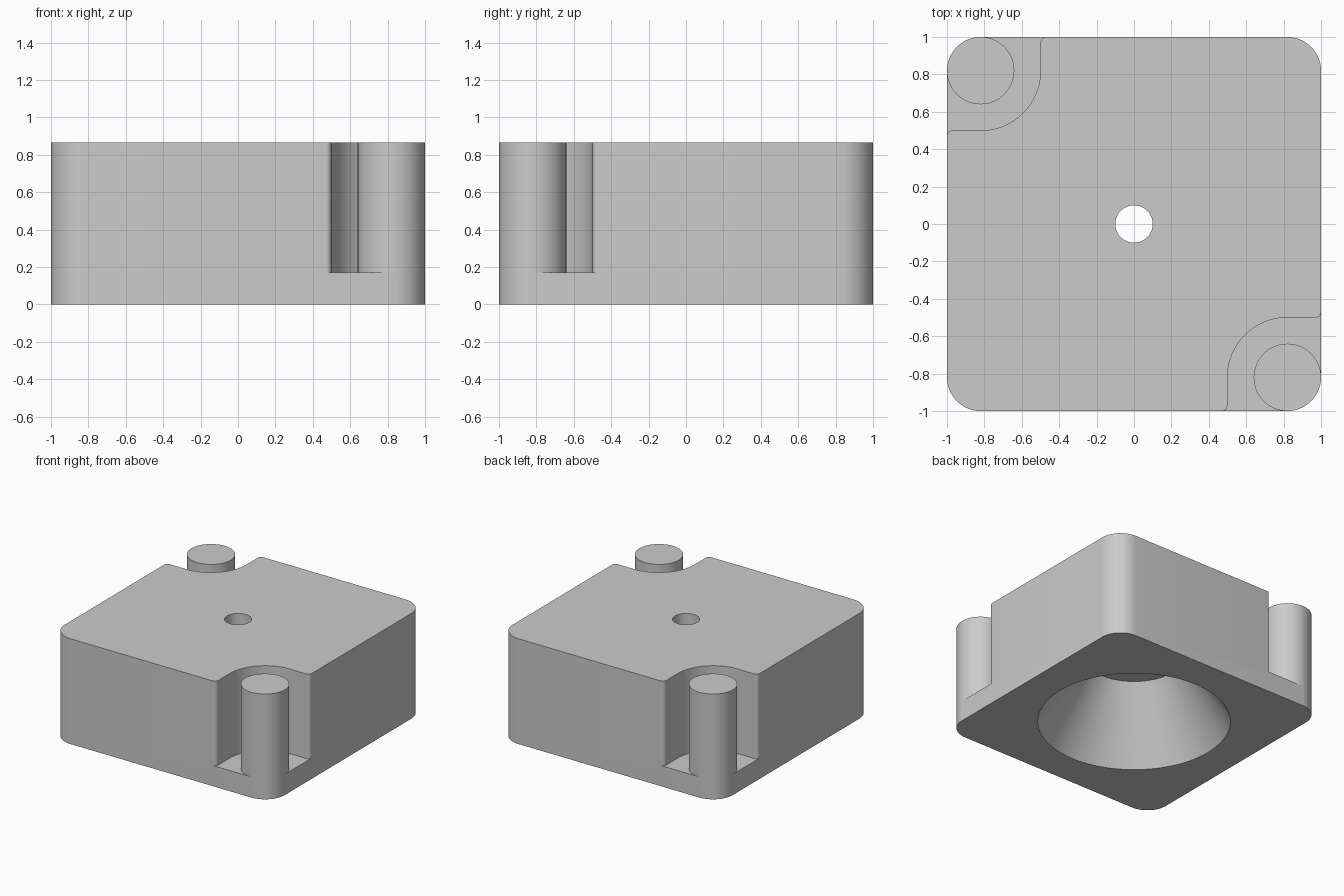
import bpy, bmesh
from math import cos, sin, radians, pi

H = 0.865        # full height
FLOOR = 0.17     # notch floor height
C, R = 0.82, 0.18   # corner centre and radius
NOTCH_R = 0.32
FILLET = 0.03

cube = bpy.data.objects.get("Cube")
if cube:
    bpy.data.objects.remove(cube, do_unlink=True)

grey = bpy.data.materials.new("plain_grey")
grey.use_nodes = True
tone = (0.6, 0.6, 0.6, 1)
grey.diffuse_color = tone
grey.node_tree.nodes["Principled BSDF"].inputs["Base Color"].default_value = tone


def arc(cx, cy, r, a0, a1, n):
    steps = [radians(a0 + (a1 - a0) * i / n) for i in range(n + 1)]
    return [(cx + r * cos(a), cy + r * sin(a)) for a in steps]


def circle(cx, cy, r, n=96):
    return arc(cx, cy, r, 0, 360, n)[:-1]


def loft(name, sections):
    """Solid through stacked outlines: a list of (outline, height)."""
    bm = bmesh.new()
    rings = [[bm.verts.new((x, y, z)) for x, y in pts] for pts, z in sections]
    n = len(rings[0])
    for low, high in zip(rings, rings[1:]):
        for i in range(n):
            j = (i + 1) % n
            bm.faces.new((low[i], low[j], high[j], high[i]))
    bm.faces.new(rings[0][::-1])
    bm.faces.new(rings[-1])
    bmesh.ops.recalc_face_normals(bm, faces=bm.faces)
    mesh = bpy.data.meshes.new(name)
    bm.to_mesh(mesh)
    bm.free()
    mesh.materials.append(grey)
    obj = bpy.data.objects.new(name, mesh)
    bpy.context.collection.objects.link(obj)
    return obj


def activate(obj):
    bpy.ops.object.select_all(action='DESELECT')
    obj.select_set(True)
    bpy.context.view_layer.objects.active = obj


def cut(obj, cutter):
    activate(obj)
    mod = obj.modifiers.new("cut", 'BOOLEAN')
    mod.operation = 'DIFFERENCE'
    mod.solver = 'EXACT'
    mod.object = cutter
    bpy.ops.object.modifier_apply(modifier=mod.name)
    bpy.data.objects.remove(cutter, do_unlink=True)


# Rounded square block
outline = []
for k, (sx, sy) in enumerate([(1, 1), (-1, 1), (-1, -1), (1, -1)]):
    outline += arc(sx * C, sy * C, R, k * 90, k * 90 + 90, 16)
body = loft("body", [(outline, 0), (outline, H)])

# Corner notch outline, with its mouth rounded on both sides
inner = C - NOTCH_R
mouth = inner - FILLET
near = 1 - FILLET
notch = [(mouth, -1.2)]
notch += arc(mouth, -near, FILLET, -90, 0, 8)
notch += arc(C, -C, NOTCH_R, 180, 90, 32)
notch += arc(near, -mouth, FILLET, -90, 0, 8)
notch += [(1.2, -mouth), (1.2, -1.2)]

# Two opposite notches, each with an upright post
for side, s in (("front", 1), ("back", -1)):
    pts = [(s * x, s * y) for x, y in notch]
    cut(body, loft("notch_cutter", [(pts, FLOOR), (pts, H + 0.1)]))
    ring = circle(s * C, -s * C, R, 64)
    post = loft(side + "_post", [(ring, FLOOR), (ring, H)])
    activate(post)
    bpy.ops.object.shade_smooth_by_angle(angle=pi / 6)

# Tapered recess underneath and the small hole through the top
cone = [(0.725 + 0.062, -0.1), (0.725, 0), (0.377, 0.565)]
cut(body, loft("recess_cutter", [(circle(0, 0, r), z) for r, z in cone]))
hole = circle(0, 0, 0.1, 48)
cut(body, loft("hole_cutter", [(hole, 0.3), (hole, H + 0.1)]))

activate(body)
bpy.ops.object.shade_smooth_by_angle(angle=pi / 6)
